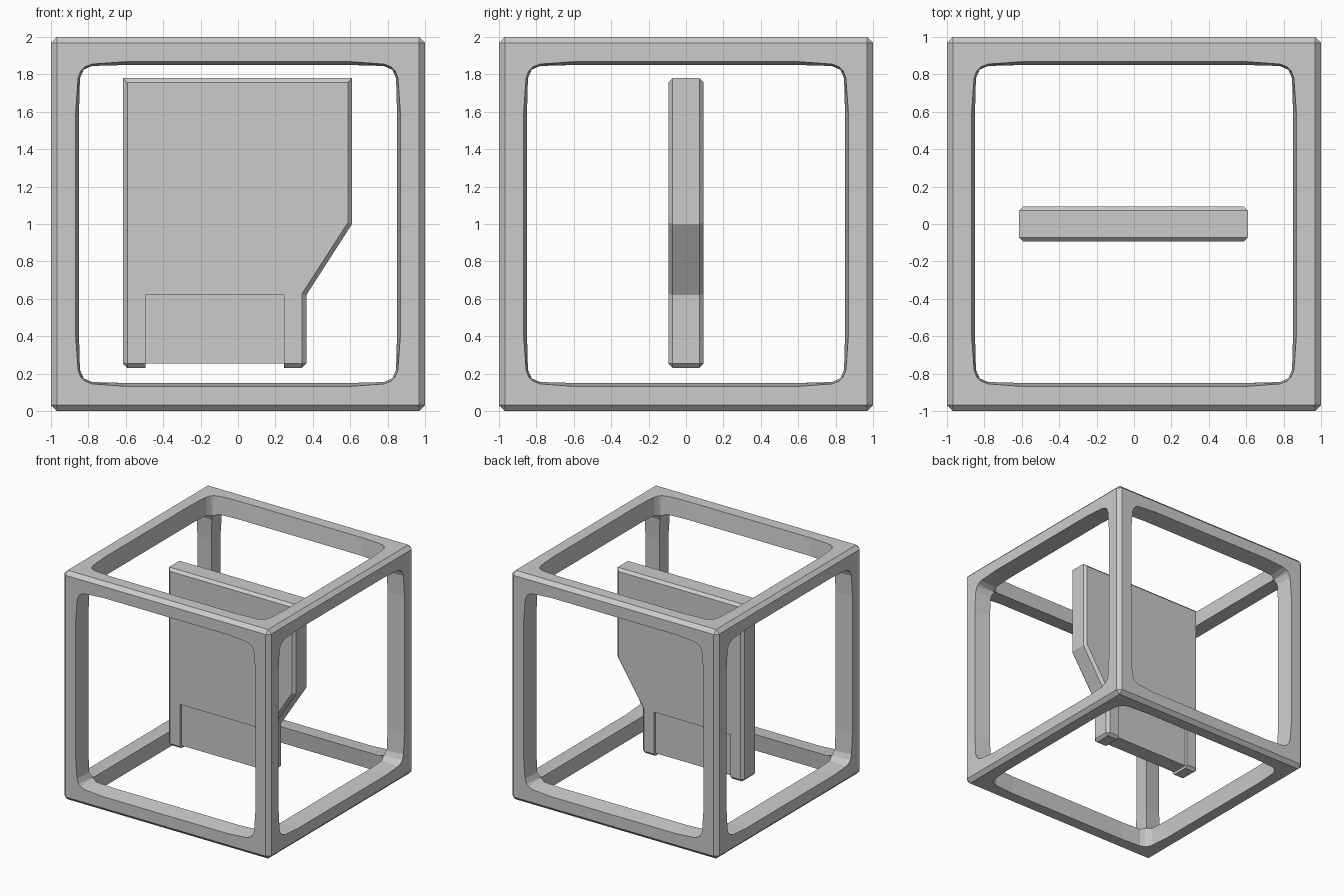
import bpy
import bmesh
from mathutils import Vector

if "Cube" in bpy.data.objects:
    bpy.data.objects.remove(bpy.data.objects["Cube"])


def finish(bm, name):
    bmesh.ops.remove_doubles(bm, verts=bm.verts, dist=0.0005)
    bmesh.ops.recalc_face_normals(bm, faces=bm.faces)
    mesh = bpy.data.meshes.new(name)
    bm.to_mesh(mesh)
    bm.free()
    obj = bpy.data.objects.new(name, mesh)
    bpy.context.collection.objects.link(obj)
    return obj


def add_face(bm, points):
    # drop coincident neighbours so that welded corners become triangles
    pts = [p for i, p in enumerate(points) if (p - points[i - 1]).length > 0.0005]
    if len(pts) > 2:
        bm.faces.new([bm.verts.new(p) for p in pts])


# Open cube frame: one side of one window, repeated 4 x 6 times
RIM = [(-0.82, 0.84), (-0.78, 0.855), (-0.6, 0.868),
       (0.6, 0.868), (0.78, 0.855), (0.82, 0.84)]
INNER = [(-0.825, 0.825), (-0.78, 0.845), (-0.6, 0.85),
         (0.6, 0.85), (0.78, 0.845), (0.825, 0.825)]


def build_frame():
    bm = bmesh.new()
    for axis in range(3):
        for sign in (-1, 1):
            n, u, v = Vector(), Vector(), Vector()
            n[axis], u[(axis + 1) % 3], v[(axis + 2) % 3] = sign, 1, 1
            for turn in range(4):
                u, v = v, -u
                rim = [u * a + v * b + n for a, b in RIM]
                inner = [u * a + (v + n) * b for a, b in INNER]
                add_face(bm, [v + n + u, v + n - u] + rim)
                add_face(bm, [u + v + n, rim[-1], u * 0.84 + v * 0.82 + n])
                for i in range(5):
                    add_face(bm, [rim[i], rim[i + 1], inner[i + 1], inner[i]])
                add_face(bm, [rim[-1], u * 0.84 + v * 0.82 + n, inner[-1]])
    bmesh.ops.remove_doubles(bm, verts=bm.verts, dist=0.0005)
    bmesh.ops.recalc_face_normals(bm, faces=bm.faces)
    # chamfer the twelve outer edges
    outer = [e for e in bm.edges
             if all(max(map(abs, w.co)) > 0.999 and min(map(abs, w.co)) > 0.999
                    for w in e.verts)]
    bmesh.ops.bevel(bm, geom=outer, offset=0.032, offset_type='OFFSET',
                    segments=1, profile=0.5, affect='EDGES')
    return finish(bm, "cube_frame")


frame = build_frame()
frame.location.z = 1

# Central plate: outer outline and the smaller outline of its chamfered faces
EDGE = [(-0.592, 0.23), (-0.495, 0.23), (-0.495, 0.62), (0.245, 0.62),
        (0.245, 0.23), (0.342, 0.23), (0.365, 0.253), (0.365, 0.62),
        (0.61, 1.0), (0.61, 1.78), (-0.615, 1.78), (-0.615, 0.253)]
FACE = [(-0.592, 0.253), (-0.495, 0.253), (-0.495, 0.62), (0.245, 0.62),
        (0.245, 0.253), (0.342, 0.253), (0.342, 0.253), (0.342, 0.627),
        (0.587, 1.007), (0.587, 1.757), (-0.592, 1.757), (-0.592, 0.253)]


def build_plate():
    bm = bmesh.new()
    layers = [(FACE, -0.094), (EDGE, -0.071), (EDGE, 0.071), (FACE, 0.094)]
    rings = [[Vector((x, y, z)) for x, z in prof] for prof, y in layers]
    for a, b in zip(rings, rings[1:]):
        for i in range(len(a)):
            j = (i + 1) % len(a)
            add_face(bm, [a[i], a[j], b[j], b[i]])
    add_face(bm, rings[0])
    add_face(bm, rings[-1])
    return finish(bm, "central_plate")


build_plate()

# Recessed panel filling the notch between the two legs
bm = bmesh.new()
bmesh.ops.create_cube(bm, size=1)
bmesh.ops.scale(bm, verts=bm.verts, vec=(0.74, 0.142, 0.367))
bmesh.ops.translate(bm, verts=bm.verts, vec=(-0.125, 0, 0.4365))
finish(bm, "recessed_panel")
